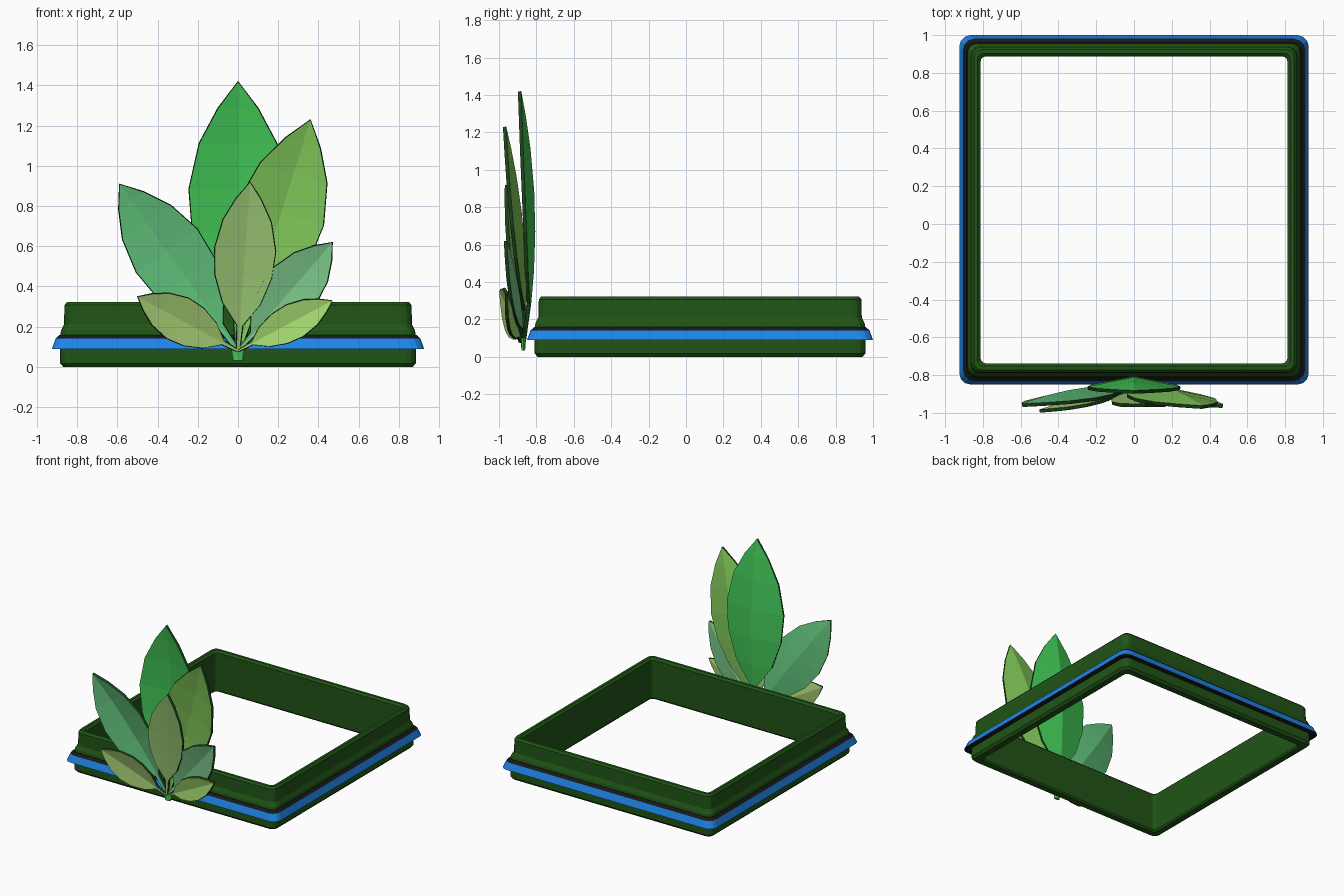
import bpy, bmesh, math
from mathutils import Vector

if "Cube" in bpy.data.objects:
    bpy.data.objects.remove(bpy.data.objects["Cube"])


def material(name, rgb):
    # screen colour (0-255) to linear
    m = bpy.data.materials.new(name)
    m.diffuse_color = [(c / 255 / 12.92 if c < 11 else ((c / 255 + 0.055) / 1.055) ** 2.4)
                       for c in rgb] + [1]
    m.use_nodes = True
    m.node_tree.nodes["Principled BSDF"].inputs["Base Color"].default_value = m.diffuse_color
    return m


def make_object(name, bm, mats):
    bmesh.ops.recalc_face_normals(bm, faces=bm.faces)
    me = bpy.data.meshes.new(name)
    bm.to_mesh(me)
    bm.free()
    ob = bpy.data.objects.new(name, me)
    bpy.context.collection.objects.link(ob)
    for m in mats:
        me.materials.append(m)
    return ob


def square_ring(name, profile, mats, cy):
    # sweep a closed profile of (half size, z, corner radius, material) round a square
    bm = bmesh.new()
    loops = []
    for h, z, r, _ in profile:
        loop = []
        for k in range(4):
            for j in range(4):
                a = math.radians(90 * k + 30 * j)
                q = math.radians(90 * k + 45)
                c = (h - r) * math.sqrt(2)
                loop.append(bm.verts.new((c * math.cos(q) + r * math.cos(a),
                                          cy + c * math.sin(q) + r * math.sin(a), z)))
        loops.append(loop)
    for i, p in enumerate(profile):
        a, b = loops[i], loops[(i + 1) % len(loops)]
        for k in range(16):
            n = (k + 1) % 16
            bm.faces.new((a[k], a[n], b[n], b[k])).material_index = p[3]
    return make_object(name, bm, mats)


green = material("dark_green", (32, 84, 22))
black = material("black", (24, 24, 24))
blue = material("blue", (30, 132, 232))
rim = material("leaf_rim", (26, 66, 24))

# square planter frame
CY = 0.075
square_ring("frame", [
    (0.822, 0.0, 0.03, 0), (0.868, 0.0, 0.04, 0), (0.884, 0.018, 0.05, 0),
    (0.884, 0.15, 0.05, 0), (0.88, 0.18, 0.05, 0), (0.865, 0.21, 0.05, 0),
    (0.862, 0.308, 0.05, 0), (0.848, 0.323, 0.04, 0), (0.828, 0.323, 0.03, 0),
    (0.813, 0.308, 0.03, 0), (0.813, 0.012, 0.03, 0)], [green], CY)

# blue band round the frame
square_ring("band", [
    (0.875, 0.09, 0.05, 1), (0.925, 0.09, 0.06, 0), (0.906, 0.142, 0.06, 1),
    (0.886, 0.16, 0.05, 1), (0.875, 0.16, 0.05, 1)], [blue, black], CY)

# leaf outline: position along the leaf, share of full half width
OUTLINE = [(0, 0.06), (0.15, 0.1), (0.28, 0.62), (0.44, 0.93), (0.6, 1.0),
           (0.77, 0.79), (0.9, 0.41)]


def leaf(name, tip, half, base_y, bow, colour):
    base = Vector((0, base_y, 0.08))
    tip = Vector(tip)
    d = tip - base
    side = Vector((d.z, 0, -d.x)).normalized()
    bm = bmesh.new()
    rows = []
    for t, w in OUTLINE:
        mid = base + d * t + Vector((0, bow * 4 * t * (1 - t), 0))
        edge = Vector((0, -0.2 * w * half, 0))
        rows.append([bm.verts.new(mid + edge - side * w * half), bm.verts.new(mid),
                     bm.verts.new(mid + edge + side * w * half)])
    for a, b in zip(rows, rows[1:]):
        for i in (0, 1):
            bm.faces.new((a[i], a[i + 1], b[i + 1], b[i]))
    end = bm.verts.new(tip)
    for i in (0, 1):
        bm.faces.new((rows[-1][i], rows[-1][i + 1], end))
    ob = make_object(name, bm, [material(name, colour), rim])
    s = ob.modifiers.new("thickness", 'SOLIDIFY')
    s.thickness = 0.018
    s.offset = 0
    s.material_offset_rim = 1


# fan of leaves
leaf("centre_leaf", (0, -0.89, 1.42), 0.245, -0.865, 0.062, (66, 200, 86))
leaf("tall_right_leaf", (0.36, -0.97, 1.23), 0.22, -0.87, 0.045, (130, 202, 90))
leaf("left_leaf", (-0.59, -0.96, 0.91), 0.187, -0.87, 0.035, (98, 196, 124))
leaf("front_leaf", (0.06, -0.96, 0.92), 0.153, -0.88, 0.01, (150, 194, 112))
leaf("small_right_leaf", (0.47, -0.965, 0.62), 0.14, -0.875, 0.02, (124, 200, 138))
leaf("low_left_leaf", (-0.5, -0.99, 0.35), 0.115, -0.88, 0.01, (162, 198, 112))
leaf("low_right_leaf", (0.47, -0.96, 0.33), 0.09, -0.885, 0.0, (166, 220, 112))

# stem stub joining the leaves
bpy.ops.mesh.primitive_cone_add(vertices=8, radius1=0.025, radius2=0.036, depth=0.07,
                                location=(0, -0.87, 0.068))
stem = bpy.context.object
stem.name = "stem"
stem.scale.y = 0.4
stem.data.materials.append(material("stem", (66, 200, 86)))
